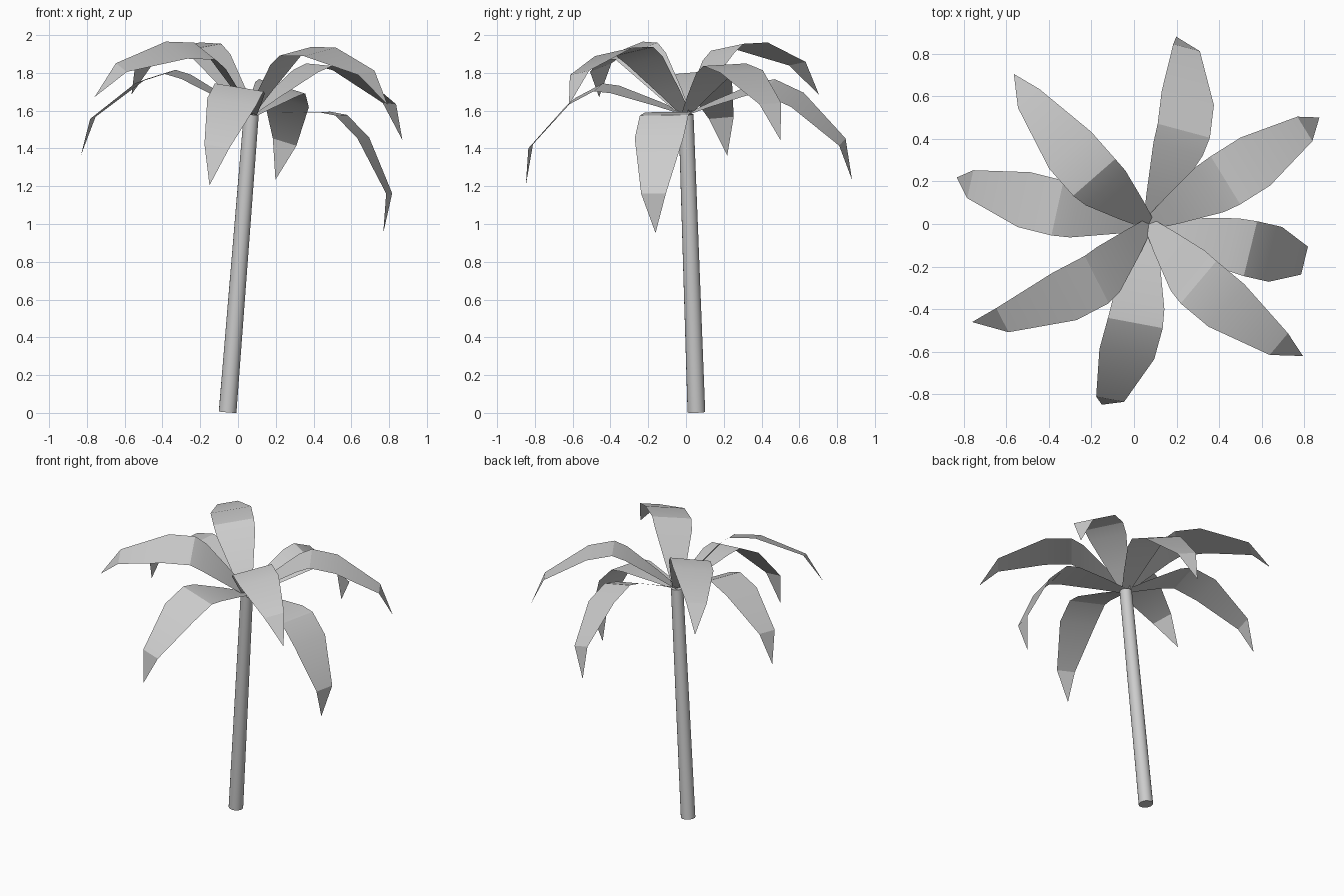
import bpy, bmesh
from math import radians, atan2
from mathutils import Vector, Matrix

if "Cube" in bpy.data.objects:
    bpy.data.objects.remove(bpy.data.objects["Cube"])

CROWN = Vector((0.07, 0.0, 1.58))
FOOT = Vector((-0.055, 0.055, 0.004))


def finish(bm, name, angle):
    me = bpy.data.meshes.new(name)
    bm.to_mesh(me)
    bm.free()
    ob = bpy.data.objects.new(name, me)
    bpy.context.collection.objects.link(ob)
    bpy.ops.object.select_all(action='DESELECT')
    ob.select_set(True)
    bpy.context.view_layer.objects.active = ob
    bpy.ops.object.shade_smooth_by_angle(angle=radians(angle))
    return ob


# Leaning, slightly tapered trunk
axis = CROWN - FOOT
bm = bmesh.new()
bmesh.ops.create_cone(
    bm, cap_ends=True, segments=20, radius1=0.047, radius2=0.040,
    depth=axis.length,
    matrix=Matrix.Translation((CROWN + FOOT) / 2)
    @ axis.to_track_quat('Z', 'Y').to_matrix().to_4x4())
finish(bm, "trunk", 40)

# Arched frond profile: distance out, height, width
PROFILE = [(0.0, 0.0, 0.06), (0.15, 0.055, 0.14), (0.38, 0.13, 0.25),
           (0.47, 0.14, 0.265), (0.62, 0.06, 0.265), (0.84, -0.18, 0.135),
           (0.87, -0.39, 0.0)]
LEVEL = Matrix.Rotation(atan2(PROFILE[-1][1], PROFILE[-1][0]), 4, 'Y')


def frond(name, heading, pitch, roll):
    m = (Matrix.Translation(CROWN)
         @ Matrix.Rotation(radians(heading), 4, 'Z')
         @ Matrix.Rotation(radians(-pitch), 4, 'Y')
         @ Matrix.Rotation(radians(roll), 4, 'X') @ LEVEL)
    bm = bmesh.new()
    rows = []
    for x, z, w in PROFILE:
        sides = (-0.5, 0.5) if w else (0,)
        rows.append([bm.verts.new(m @ Vector((x, w * s, z))) for s in sides])
    for a, b in zip(rows, rows[1:]):
        bm.faces.new([a[0]] + b + [a[1]])
    finish(bm, name, 30)


# Ring of fronds: heading, chord pitch, roll
FRONDS = [(81.7, -21.3, 18), (32, -8.2, 3), (-13, -41.2, 1), (-40.6, 3, 10),
          (-104.6, -23.2, -10), (-151, 5.5, -20), (166.4, -13.2, -5),
          (132, 6.3, -8)]
for i, f in enumerate(FRONDS):
    frond(f"frond_{i + 1}", *f)
